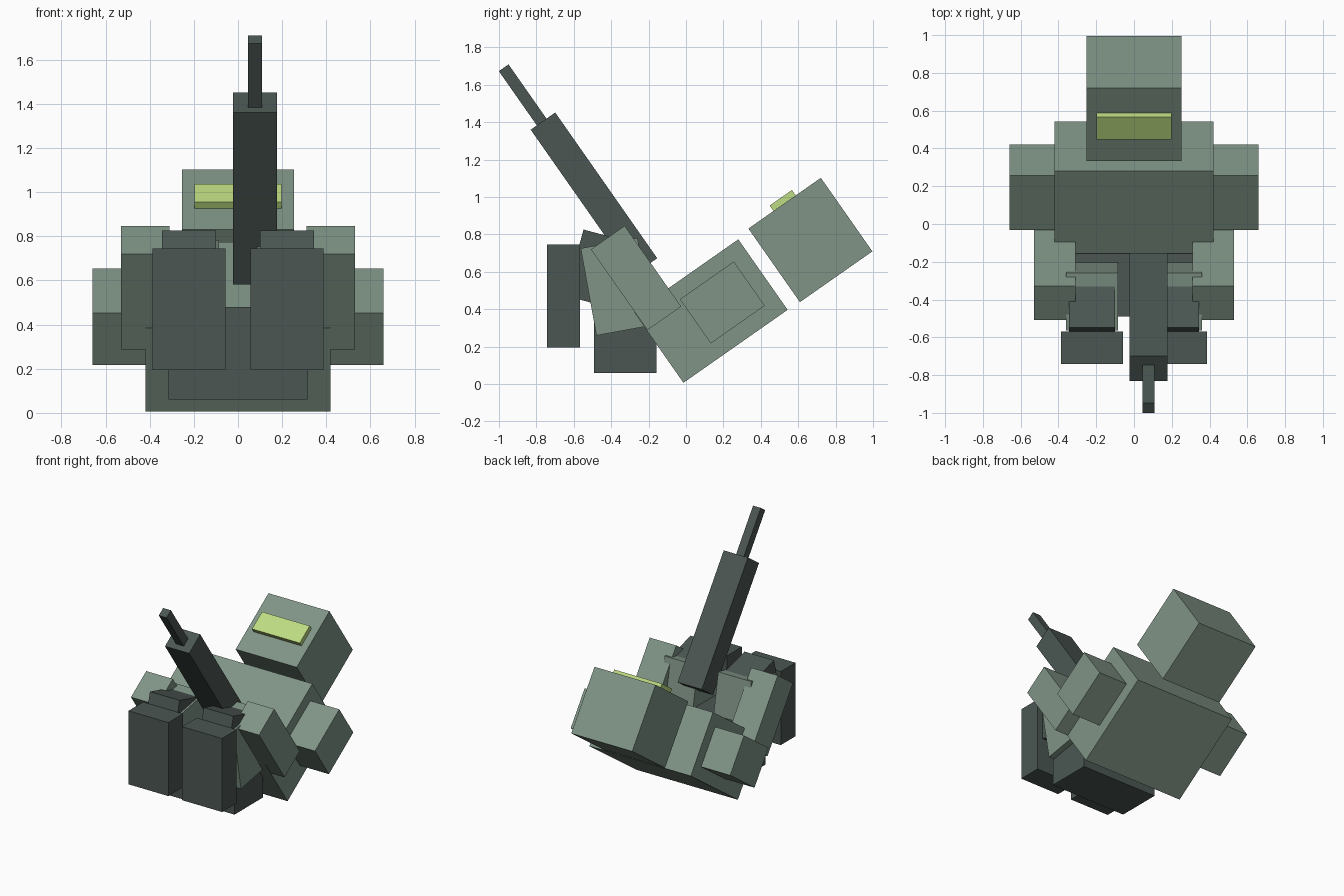
import bpy
import math
from mathutils import Matrix, Vector

if "Cube" in bpy.data.objects:
    bpy.data.objects.remove(bpy.data.objects["Cube"])


def material(name, rgb):
    m = bpy.data.materials.new(name)
    m.diffuse_color = (*rgb, 1.0)
    m.use_nodes = True
    m.node_tree.nodes["Principled BSDF"].inputs["Base Color"].default_value = m.diffuse_color
    return m


ARMOUR = material("sage_green", (0.215, 0.296, 0.240))
DARK = material("dark_slate", (0.070, 0.094, 0.085))
GLOW = material("lime_visor", (0.51, 0.71, 0.22))


def block(name, x, y, z, size, mat, tilt=0.0):
    """Box centred at x, y, z and pitched about the x axis by tilt degrees."""
    bpy.ops.mesh.primitive_cube_add(size=1)
    ob = bpy.context.object
    ob.name = ob.data.name = name
    ob.data.transform(Matrix.Diagonal((*size, 1.0)))
    ob.rotation_euler.x = math.radians(tilt)
    ob.location = (x, y, z)
    ob.data.materials.append(mat)
    return ob


def pair(name, x, *args, **kw):
    """Left and right copies of a block."""
    for side, sign in (("left", -1), ("right", 1)):
        block(f"{name}_{side}", sign * x, *args, **kw)


LEAN = 35

# leaning body, head and visor
block("torso", 0, 0.133, 0.39, (0.84, 0.68, 0.46), ARMOUR, LEAN)
head = Vector((0, 0.665, 0.77))
block("head", *head, (0.505, 0.473, 0.48), ARMOUR, LEAN)
visor = head + Matrix.Rotation(math.radians(LEAN), 3, 'X') @ Vector((0, 0, 0.248))
block("visor", *visor, (0.395, 0.145, 0.055), GLOW, LEAN)

# upright hip block under the body
block("hips", 0, -0.324, 0.27, (0.63, 0.334, 0.42), DARK)

# shoulders and arms reaching forward
pair("shoulder", 0.535, 0.194, 0.436, (0.25, 0.352, 0.288), ARMOUR, tilt=LEAN)
pair("arm", 0.42, -0.267, 0.567, (0.22, 0.22, 0.527), ARMOUR, tilt=LEAN)

# folded legs: thigh, shin and foot
pair("thigh", 0.2225, -0.369, 0.52, (0.275, 0.309, 0.473), ARMOUR, tilt=10.3)
pair("shin", 0.2225, -0.470, 0.615, (0.245, 0.26, 0.367), DARK, tilt=-15)
pair("foot", 0.222, -0.655, 0.47, (0.33, 0.174, 0.55), DARK)

# raised gun
block("gun_body", 0.077, -0.492, 1.016, (0.2, 0.16, 0.951), DARK, LEAN)
block("gun_barrel", 0.077, -0.860, 1.527, (0.064, 0.063, 0.40), DARK, LEAN)
